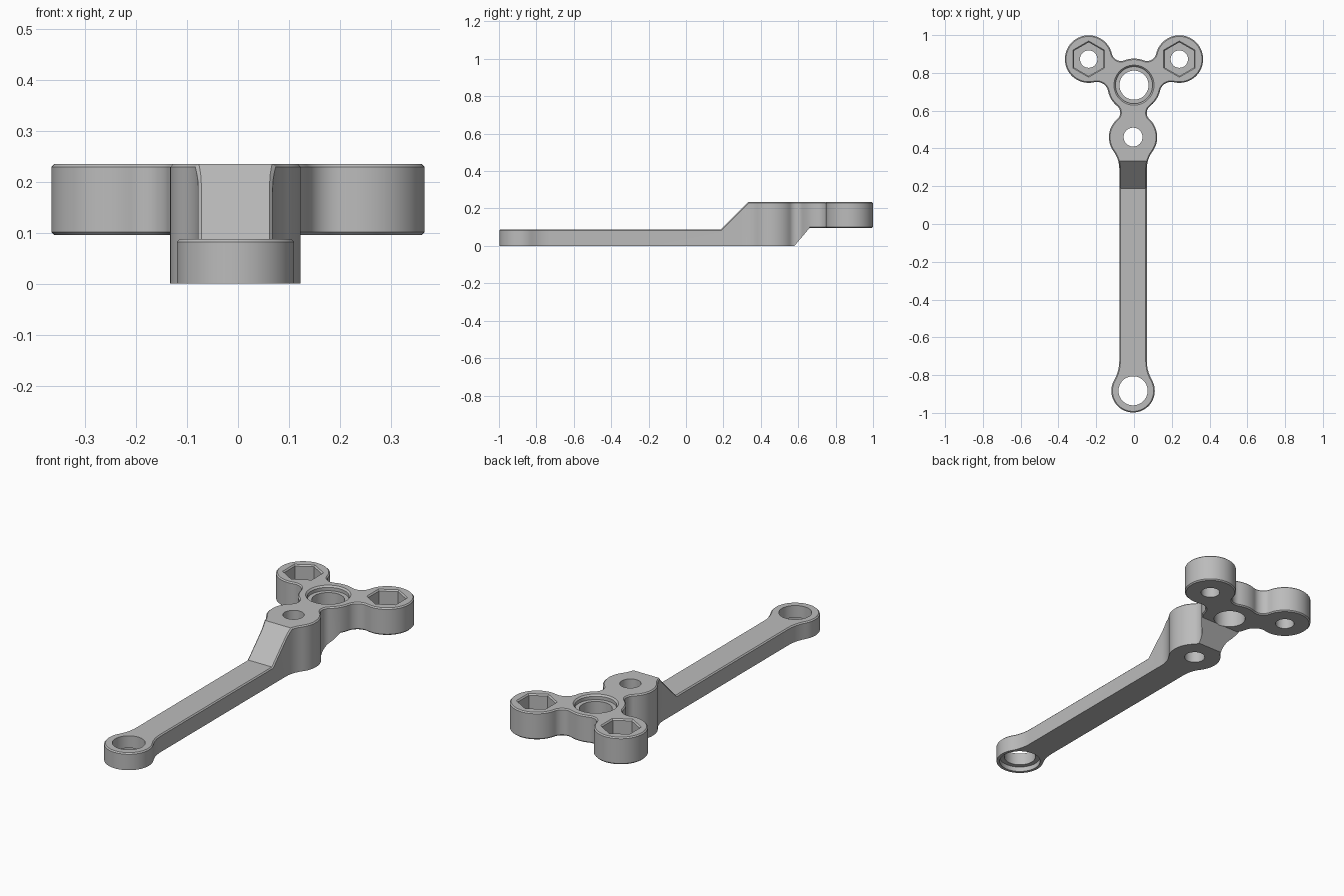
import bpy, bmesh
from math import atan2, cos, sin, pi, sqrt
from mathutils import Vector

if "Cube" in bpy.data.objects:
    bpy.data.objects.remove(bpy.data.objects["Cube"], do_unlink=True)

TOP, STEP, ARM_TOP = 0.235, 0.095, 0.088
RING, BOSS, HUB, LOBE = (Vector(p) for p in ((0, -0.883), (0, 0.46), (0, 0.735), (0.24, 0.873)))
R_RING, R_BOSS, R_HUB, R_LOBE = 0.115, 0.128, 0.141, 0.126
HALF_ARM = 0.073


def skew(x, y):
    """The arm sits slightly off the centre line."""
    return x - 0.005 * min(1, max(0, (0.7 - y) / 0.2))


def new_object(name, bm):
    bmesh.ops.recalc_face_normals(bm, faces=bm.faces)
    mesh = bpy.data.meshes.new(name)
    bm.to_mesh(mesh)
    bm.free()
    obj = bpy.data.objects.new(name, mesh)
    bpy.context.collection.objects.link(obj)
    return obj


def prism(name, points, direction):
    bm = bmesh.new()
    face = bm.faces.new([bm.verts.new(p) for p in points])
    out = bmesh.ops.extrude_face_region(bm, geom=[face])
    bmesh.ops.translate(bm, vec=direction, verts=[v for v in out["geom"] if isinstance(v, bmesh.types.BMVert)])
    return new_object(name, bm)


def turned_cutter(name, centre, rings, sides=64):
    """Solid lofted through (height, radius) rings."""
    bm = bmesh.new()
    x, y = skew(*centre), centre[1]
    loops = []
    for z, r in rings:
        angles = [2 * pi * i / sides + pi / 2 for i in range(sides)]
        loops.append([bm.verts.new((x + r * cos(a), y + r * sin(a), z)) for a in angles])
    for low, high in zip(loops, loops[1:]):
        for i in range(sides):
            j = (i + 1) % sides
            bm.faces.new((low[i], low[j], high[j], high[i]))
    bm.faces.new(loops[0])
    bm.faces.new(loops[-1])
    return new_object(name, bm)


def combine(body, cutter, operation):
    mod = body.modifiers.new("cut", "BOOLEAN")
    mod.operation, mod.object, mod.solver = operation, cutter, "EXACT"
    bpy.context.view_layer.update()
    graph = bpy.context.evaluated_depsgraph_get()
    mesh = bpy.data.meshes.new_from_object(body.evaluated_get(graph))
    body.modifiers.clear()
    body.data = mesh
    bpy.data.objects.remove(cutter, do_unlink=True)


def fillet(c1, r1, c2, r2, f):
    """Centre of the blend circle on the right of the way from c1 to c2."""
    d = c2 - c1
    along = ((r1 + f) ** 2 - (r2 + f) ** 2 + d.length_squared) / (2 * d.length)
    side = sqrt((r1 + f) ** 2 - along ** 2)
    u = d.normalized()
    return c1 + u * along + Vector((u.y, -u.x)) * side, f, False


def arm_fillet(c, r, f, sign):
    """Blend circle between a round end and the straight side of the arm."""
    dy = sqrt((r + f) ** 2 - (HALF_ARM + f) ** 2)
    return Vector((HALF_ARM + f, c.y + sign * dy)), f, False


def arc(c, r, a, b, ccw):
    a0, a1 = atan2(*(a - c).yx), atan2(*(b - c).yx)
    sweep = (a1 - a0) % (2 * pi) if ccw else -((a0 - a1) % (2 * pi))
    n = max(4, int(abs(sweep) / 0.1))
    return [c + r * Vector((cos(a0 + sweep * i / n), sin(a0 + sweep * i / n))) for i in range(n + 1)]


# Right half of the outline: round ends joined by blends
ring, boss, hub, lobe = (RING, R_RING, True), (BOSS, R_BOSS, True), (HUB, R_HUB, True), (LOBE, R_LOBE, True)
chain = [ring, arm_fillet(RING, R_RING, 0.2, 1), arm_fillet(BOSS, R_BOSS, 0.15, -1), boss,
         fillet(BOSS, R_BOSS, HUB, R_HUB, 0.045), hub,
         fillet(HUB, R_HUB, LOBE, R_LOBE, 0.06), lobe,
         fillet(LOBE, R_LOBE, HUB, R_HUB, 0.05), hub]
start = RING - Vector((0, R_RING))
half = []
for i, (c, r, ccw) in enumerate(chain):
    if i + 1 == len(chain):
        end = nxt = HUB + Vector((0, R_HUB))
    elif ccw == chain[i + 1][2]:
        end = c - Vector((r, 0))
        nxt = chain[i + 1][0] - Vector((chain[i + 1][1], 0))
    else:
        c2, r2, _ = chain[i + 1]
        end = nxt = c + (c2 - c) * r / (r + r2)
    for p in arc(c, r, start, end, ccw):
        if not half or (p - half[-1]).length > 0.001:
            half.append(p)
    start = nxt
outline = half + [Vector((-p.x, p.y)) for p in reversed(half[1:-1])]

# Body: outline trimmed by the cranked side profile
body = prism("lever_body", [(skew(p.x, p.y), p.y, -0.1) for p in outline], (0, 0, 0.5))
side = [(-1.2, 0), (0.58, 0), (0.66, STEP), (1.2, STEP), (1.2, TOP),
        (0.333, TOP), (0.187, ARM_TOP), (-1.2, ARM_TOP)]
combine(body, prism("side_profile", [(-1, y, z) for y, z in side], (2, 0, 0)), "INTERSECT")

# Small chamfer along the rims above the base
bm = bmesh.new()
bm.from_mesh(body.data)
bmesh.ops.remove_doubles(bm, verts=bm.verts, dist=0.0002)
rims = [e for e in bm.edges if len(e.link_faces) == 2 and e.calc_face_angle(0) > 1.1
        and min(v.co.z for v in e.verts) > 0.08
        and max(abs(f.normal.z) for f in e.link_faces) > 0.5]
bmesh.ops.bevel(bm, geom=rims, offset=0.006, segments=1, affect="EDGES", clamp_overlap=False)
bm.to_mesh(body.data)
bm.free()

# Bearing seats, pivot hole and bolt holes with hexagonal nut pockets
LOW, HIGH = -0.1, 0.4
combine(body, turned_cutter("ring_seat", RING, [(LOW, 0.1), (0.025, 0.1), (0.025, 0.077), (HIGH, 0.077)]), "DIFFERENCE")
combine(body, turned_cutter("hub_seat", HUB, [(LOW, 0.077), (TOP - 0.025, 0.077), (TOP - 0.025, 0.098),
                                              (TOP - 0.008, 0.098), (TOP, 0.106), (HIGH, 0.106)]), "DIFFERENCE")
combine(body, turned_cutter("pivot_hole", BOSS, [(LOW, 0.05), (HIGH, 0.05)]), "DIFFERENCE")
for sx in (-1, 1):
    spot = (sx * LOBE.x, LOBE.y)
    combine(body, turned_cutter("bolt_hole", spot, [(LOW, 0.046), (HIGH, 0.046)]), "DIFFERENCE")
    combine(body, turned_cutter("nut_pocket", spot, [(TOP - 0.08, 0.089), (TOP - 0.007, 0.089),
                                                     (TOP, 0.096), (HIGH, 0.096)], 6), "DIFFERENCE")

# Plain grey finish
grey = bpy.data.materials.new("plain_grey")
grey.use_nodes = True
grey.diffuse_color = (0.5, 0.5, 0.5, 1)
grey.node_tree.nodes["Principled BSDF"].inputs["Base Color"].default_value = (0.5, 0.5, 0.5, 1)
body.data.materials.clear()
body.data.materials.append(grey)
for poly in body.data.polygons:
    poly.material_index = 0

bpy.ops.object.select_all(action="DESELECT")
body.select_set(True)
bpy.context.view_layer.objects.active = body
bpy.ops.object.shade_smooth_by_angle(angle=0.4)
